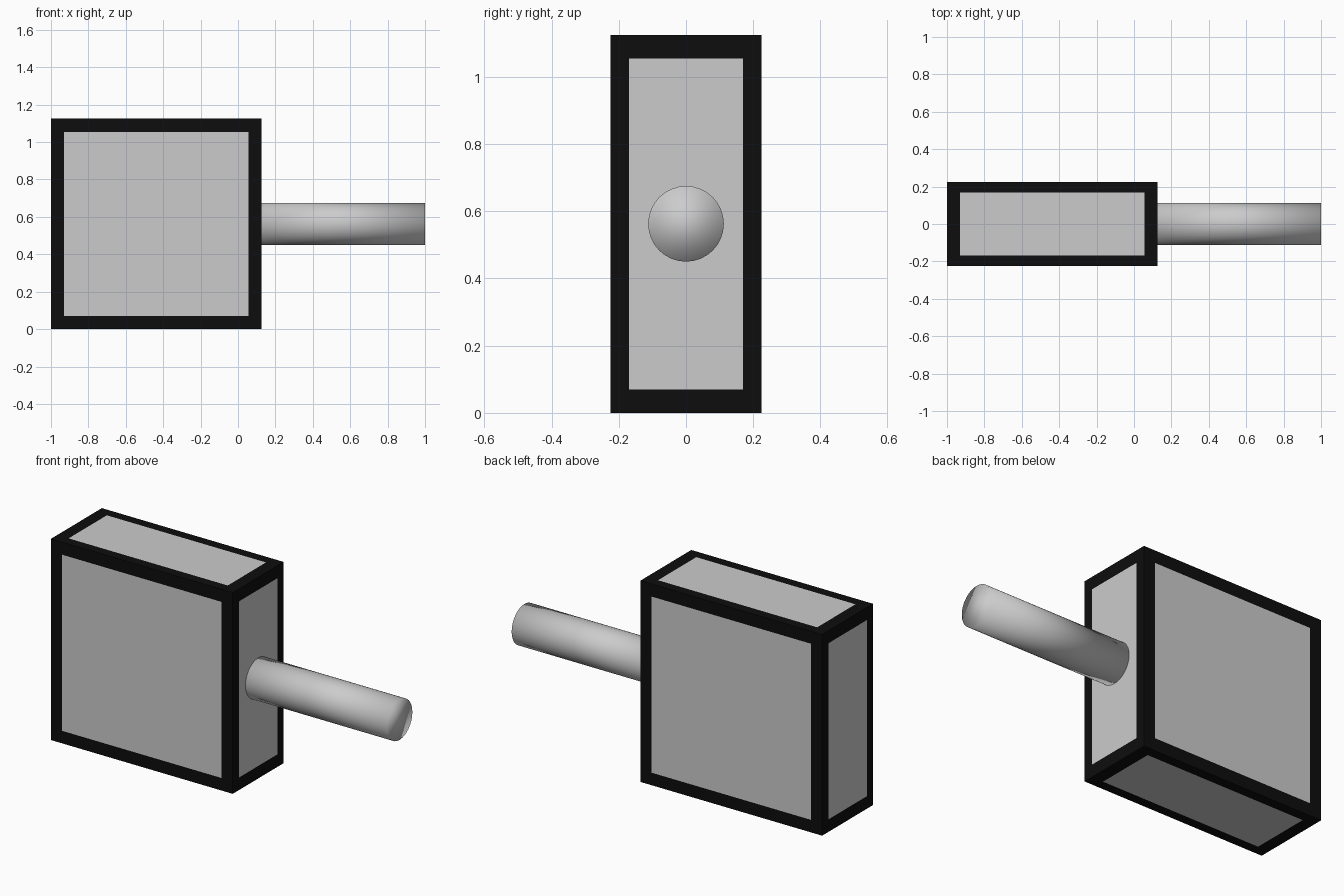
import bpy, bmesh, math
from mathutils import Matrix, Vector

if "Cube" in bpy.data.objects:
    bpy.data.objects.remove(bpy.data.objects["Cube"])

HALF = Vector((0.5625, 0.225, 0.5625))      # half size of the head
MARGIN = Vector((0.07, 0.056, 0.07))        # border width along each axis
CENTRE = Vector((-0.4375, 0, 0.5625))

black = bpy.data.materials.new("black_border")
black.diffuse_color = (0.004, 0.004, 0.004, 1)
black.use_nodes = True
black.node_tree.nodes["Principled BSDF"].inputs["Base Color"].default_value = black.diffuse_color


def add_object(name, bm, materials=()):
    mesh = bpy.data.meshes.new(name)
    bm.to_mesh(mesh)
    bm.free()
    for m in materials:
        mesh.materials.append(m)
    obj = bpy.data.objects.new(name, mesh)
    bpy.context.collection.objects.link(obj)
    return obj


# Head: block with a flush grey panel inset in a black border on every side
bm = bmesh.new()
bmesh.ops.create_cube(bm, size=2, matrix=Matrix.Diagonal((*HALF, 1)))
panels = list(bm.faces)
borders = bmesh.ops.inset_individual(bm, faces=panels, thickness=0.05)["faces"]
for f in borders:
    f.material_index = 1
for f in panels:
    f.material_index = 0
    f.normal_update()
    for v in f.verts:
        for a in range(3):
            if abs(f.normal[a]) < 0.5:
                v.co[a] = math.copysign(HALF[a] - MARGIN[a], v.co[a])
bmesh.ops.translate(bm, verts=bm.verts, vec=CENTRE)
add_object("hammer_head", bm, (None, black))

# Handle: smooth shaded round bar running out from the right side
x0, x1 = CENTRE.x + HALF.x, 1.0
bm = bmesh.new()
bmesh.ops.create_cone(
    bm, cap_ends=True, segments=32, radius1=0.1125, radius2=0.1125, depth=x1 - x0,
    matrix=Matrix.Translation(((x0 + x1) / 2, 0, CENTRE.z)) @ Matrix.Rotation(math.pi / 2, 4, 'Y'))
for f in bm.faces:
    f.smooth = True
add_object("handle", bm)
